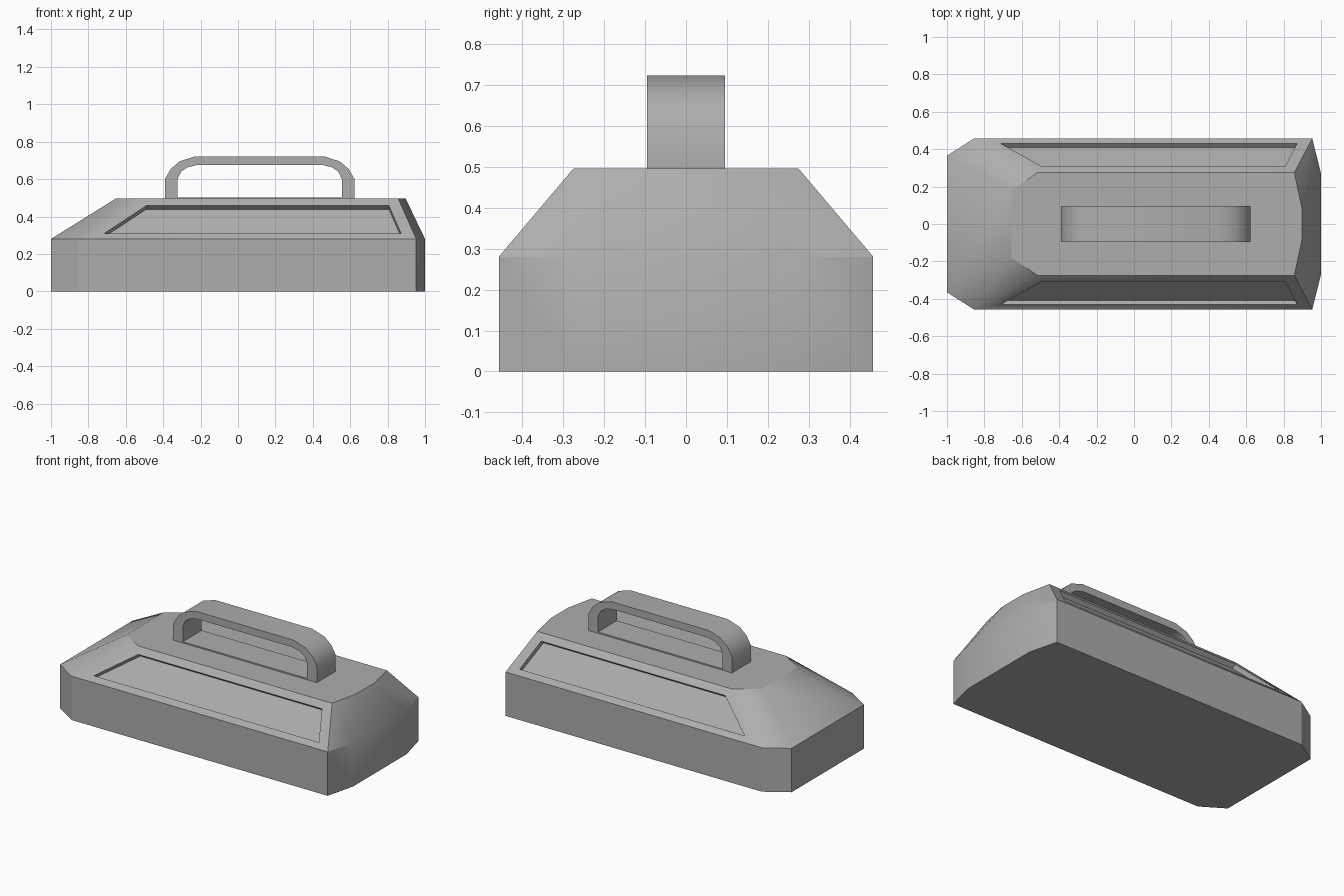
import bpy, bmesh, math
from mathutils import Vector

if "Cube" in bpy.data.objects:
    bpy.data.objects.remove(bpy.data.objects["Cube"])

# Dark grey shared by all parts
grey = bpy.data.materials.new("dark_grey")
grey.diffuse_color = (0.42, 0.42, 0.42, 1)
grey.use_nodes = True
grey.node_tree.nodes["Principled BSDF"].inputs["Base Color"].default_value = grey.diffuse_color


def finish(bm, name, angle):
    bmesh.ops.recalc_face_normals(bm, faces=bm.faces)
    mesh = bpy.data.meshes.new(name)
    bm.to_mesh(mesh)
    bm.free()
    mesh.materials.append(grey)
    ob = bpy.data.objects.new(name, mesh)
    bpy.context.collection.objects.link(ob)
    bpy.ops.object.select_all(action='DESELECT')
    ob.select_set(True)
    bpy.context.view_layer.objects.active = ob
    bpy.ops.object.shade_smooth_by_angle(angle=math.radians(angle))
    return ob


def bridge(bm, a, b):
    n = len(a)
    return [bm.faces.new((a[i], a[(i + 1) % n], b[(i + 1) % n], b[i])) for i in range(n)]


# Body: three stacked outlines, each mirrored across y
base = [(-1, 0.365), (-0.855, 0.457), (0.953, 0.457), (1, 0.27)]
top = [(-0.655, 0.18), (-0.515, 0.275), (0.857, 0.275), (0.897, 0.09)]
bm = bmesh.new()
rings = []
for outline, z in ((base, 0), (base, 0.28), (top, 0.495)):
    loop = outline + [(x, -y) for x, y in reversed(outline)]
    rings.append([bm.verts.new((x, y, z)) for x, y in loop])
bm.faces.new(rings[0])
bm.faces.new(rings[2])
bridge(bm, rings[0], rings[1])
slopes = bridge(bm, rings[1], rings[2])
bmesh.ops.recalc_face_normals(bm, faces=bm.faces)

# Recessed trapezoid panels in both long slopes
panel = [(-0.715, 0.31), (-0.49, 0.458), (0.807, 0.458), (0.872, 0.31)]
for face in (slopes[1], slopes[5]):
    normal = face.normal.copy()
    side = 1 if normal.y > 0 else -1
    bmesh.ops.inset_individual(bm, faces=[face], thickness=0.03)
    corners = [Vector((x, side * (0.457 - (z - 0.28) * 0.182 / 0.215), z)) for x, z in panel]
    for v in face.verts:
        v.co = min(corners, key=lambda c: (c - v.co).length)
    bmesh.ops.inset_individual(bm, faces=[face], thickness=0)
    for v in face.verts:
        v.co -= normal * 0.03
finish(bm, "body", 31)

# Handle: closed ring with a thin base strip, mirrored about its own centre
CX = 0.116
outer = [(0.507, 0.49), (0.507, 0.60), (0.475, 0.655), (0.428, 0.695), (0.343, 0.722)]
inner = [(0.439, 0.503), (0.439, 0.60), (0.421, 0.639), (0.389, 0.662), (0.337, 0.675)]
bm = bmesh.new()
loops = {}
for key, half in (("outer", outer), ("inner", inner)):
    pts = [(CX + x, z) for x, z in half] + [(CX - x, z) for x, z in reversed(half)]
    for y in (-0.095, 0.095):
        loops[key, y] = [bm.verts.new((x, y, z)) for x, z in pts]
for y in (-0.095, 0.095):
    bridge(bm, loops["outer", y], loops["inner", y])
for key in ("outer", "inner"):
    bridge(bm, loops[key, -0.095], loops[key, 0.095])
finish(bm, "handle", 31)
